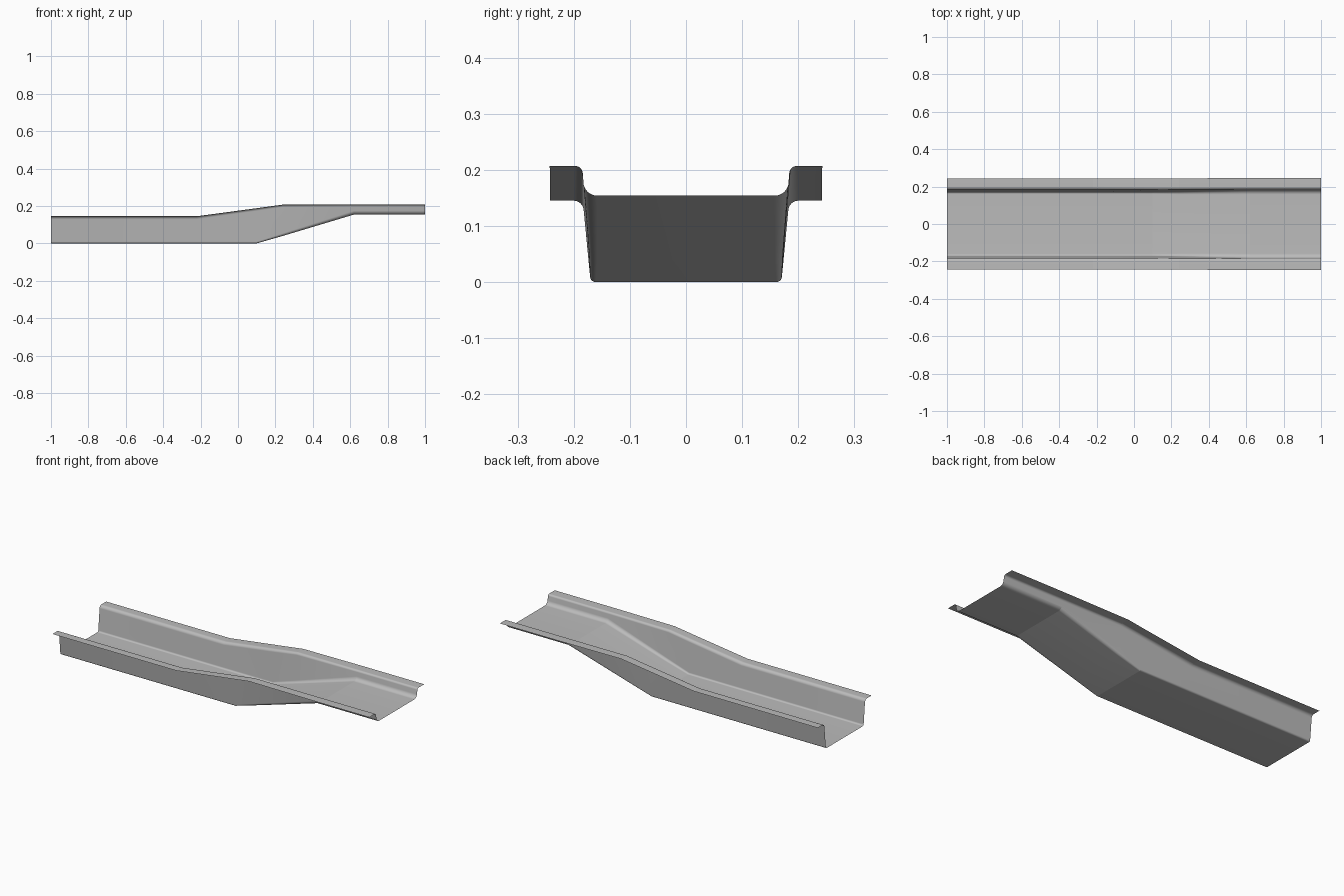
import bpy, bmesh, math
from mathutils import Vector

if "Cube" in bpy.data.objects:
    bpy.data.objects.remove(bpy.data.objects["Cube"])

steel = bpy.data.materials.new("grey sheet steel")
steel.diffuse_color = (0.5, 0.5, 0.5, 1)
steel.use_nodes = True
steel.node_tree.nodes["Principled BSDF"].inputs["Base Color"].default_value = steel.diffuse_color

# stations: x, floor z, flange z, floor corner y, flange corner y, outer edge y, floor radius, flange radius
STATIONS = [
    (-1.00, 0.000, 0.145, 0.170, 0.184, 0.242, 0.010, 0.018),
    (-0.22, 0.000, 0.145, 0.170, 0.184, 0.242, 0.010, 0.018),
    (0.10, 0.000, 0.188, 0.170, 0.184, 0.242, 0.010, 0.016),
    (0.24, 0.040, 0.207, 0.172, 0.185, 0.243, 0.015, 0.014),
    (0.62, 0.154, 0.207, 0.179, 0.188, 0.247, 0.025, 0.012),
    (1.00, 0.154, 0.207, 0.179, 0.188, 0.247, 0.025, 0.012),
]
SEGMENTS = 14


def fillet(before, corner, after, radius):
    """Points of a round bend between two straight legs."""
    u, v = (before - corner).normalized(), (after - corner).normalized()
    half = u.angle(v) / 2
    bisector = (u + v).normalized()
    centre = corner + bisector * (radius / math.sin(half))
    side = (u - bisector * u.dot(bisector)).normalized()
    sweep = math.pi / 2 - half
    points = []
    for i in range(SEGMENTS + 1):
        a = sweep * (1 - 2 * i / SEGMENTS)
        points.append(centre + radius * (side * math.sin(a) - bisector * math.cos(a)))
    return points


def section(floor_z, flange_z, floor_y, flange_y, edge_y, floor_r, flange_r):
    """Full hat-shaped cross-section as (y, z) points."""
    middle, low = Vector((0, floor_z)), Vector((floor_y, floor_z))
    high, edge = Vector((flange_y, flange_z)), Vector((edge_y, flange_z))
    half = fillet(middle, low, high, floor_r) + fillet(low, high, edge, flange_r) + [edge]
    return [Vector((-p.x, p.y)) for p in reversed(half)] + half


# Thin pressed channel lofted through the stations
bm = bmesh.new()
rows = [[bm.verts.new((s[0], p.x, p.y)) for p in section(*s[1:])] for s in STATIONS]
for a, b in zip(rows, rows[1:]):
    for i in range(len(a) - 1):
        bm.faces.new((a[i], b[i], b[i + 1], a[i + 1]))
mesh = bpy.data.meshes.new("stepped_channel")
bm.to_mesh(mesh)
bm.free()
mesh.materials.append(steel)
channel = bpy.data.objects.new("stepped_channel", mesh)
bpy.context.collection.objects.link(channel)

# Smooth bends, crisp fold lines
bpy.context.view_layer.objects.active = channel
channel.select_set(True)
bpy.ops.object.shade_smooth_by_angle(angle=math.radians(7))
